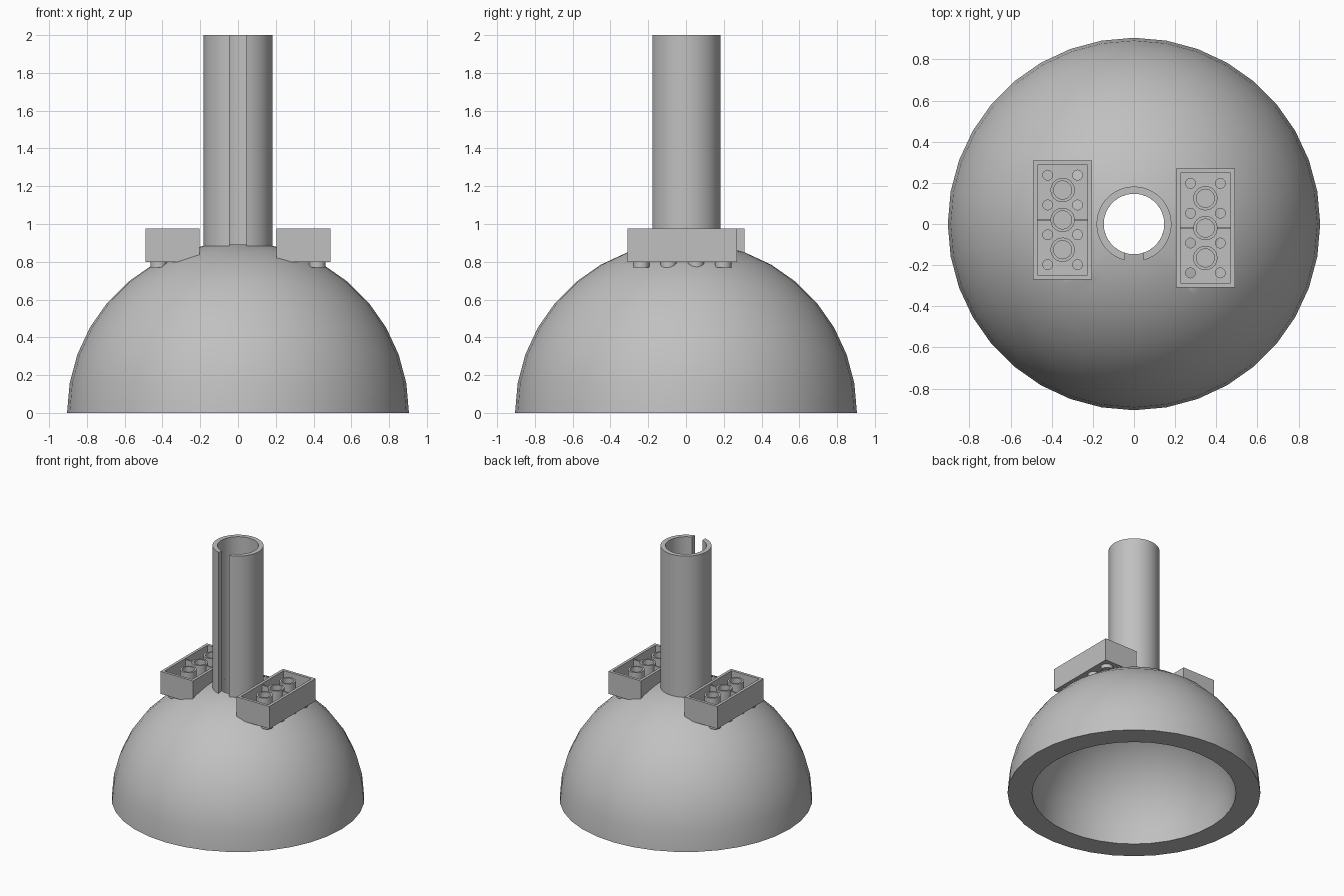
import bpy, bmesh, math
from mathutils import Matrix, Vector

cube = bpy.data.objects.get("Cube")
if cube:
    bpy.data.objects.remove(cube, do_unlink=True)

grey = bpy.data.materials.new("plain_grey")
grey.use_nodes = True
COLOR = (0.53, 0.53, 0.53, 1)
grey.diffuse_color = COLOR
grey.node_tree.nodes["Principled BSDF"].inputs["Base Color"].default_value = COLOR


def finish(name, bm):
    bmesh.ops.recalc_face_normals(bm, faces=bm.faces)
    mesh = bpy.data.meshes.new(name)
    bm.to_mesh(mesh)
    bm.free()
    mesh.materials.append(grey)
    obj = bpy.data.objects.new(name, mesh)
    bpy.context.collection.objects.link(obj)
    return obj


def activate(obj):
    bpy.ops.object.select_all(action='DESELECT')
    obj.select_set(True)
    bpy.context.view_layer.objects.active = obj


def smooth(obj):
    activate(obj)
    bpy.ops.object.shade_smooth_by_angle(angle=math.radians(30))


def cut(obj, cutter):
    mod = obj.modifiers.new("cut", 'BOOLEAN')
    mod.operation, mod.solver, mod.object = 'DIFFERENCE', 'EXACT', cutter
    activate(obj)
    bpy.ops.object.modifier_apply(modifier=mod.name)
    bpy.data.objects.remove(cutter, do_unlink=True)


def lathe(name, profile, steps, center=(0, 0)):
    """Spin a closed (radius, z) profile into a ring-shaped solid."""
    bm = bmesh.new()
    rings = []
    for i in range(steps):
        a = math.tau * i / steps
        rings.append([bm.verts.new((center[0] + r * math.cos(a),
                                    center[1] + r * math.sin(a), z)) for r, z in profile])
    n = len(profile)
    for i in range(steps):
        a, b = rings[i], rings[(i + 1) % steps]
        for j in range(n):
            k = (j + 1) % n
            bm.faces.new((a[j], b[j], b[k], a[k]))
    return finish(name, bm)


def add_box(bm, lo, hi):
    lo, hi = Vector(lo), Vector(hi)
    m = Matrix.Translation((lo + hi) / 2) @ Matrix.Diagonal((*(hi - lo), 1))
    bmesh.ops.create_cube(bm, size=1, matrix=m)


def add_cylinder(bm, x, y, z0, z1, r, steps=24):
    bmesh.ops.create_cone(bm, cap_ends=True, segments=steps, radius1=r, radius2=r,
                          depth=z1 - z0, matrix=Matrix.Translation((x, y, (z0 + z1) / 2)))


# Hollow dome with a round opening at the top
R, R_IN, HOLE, STEPS = 0.905, 0.73, 0.147, 36
arc = [math.radians(10 * i) for i in range(9)]
outer = [(R * math.cos(a), R * math.sin(a)) for a in arc]
inner = [(R_IN * math.cos(a), R_IN * math.sin(a)) for a in arc if R_IN * math.cos(a) > HOLE]
profile = outer + [(HOLE, 0.892), (HOLE, 0.715)] + inner[::-1]
dome = lathe("dome", profile, STEPS)

# Tall tube with a slit along its front
TUBE_R, SLIT = 0.182, 0.045


def arc_points(r, count=48):
    gap = math.asin(SLIT / r)
    return [(r * math.sin(t), -r * math.cos(t))
            for t in (gap + (math.tau - 2 * gap) * i / count for i in range(count + 1))]


bm = bmesh.new()
loops = [[[bm.verts.new((x, y, z)) for x, y in arc_points(r)] for z in (0.87, 2.0)]
         for r in (TUBE_R, HOLE)]
(ob, ot), (ib, it) = loops
for i in range(len(ob) - 1):
    for a, b in ((ob, ot), (ot, it), (it, ib), (ib, ob)):
        bm.faces.new((a[i], a[i + 1], b[i + 1], b[i]))
for i in (0, -1):
    bm.faces.new((ob[i], ot[i], it[i], ib[i]))
smooth(finish("slotted_tube", bm))

# Two upturned studded blocks, one on each side
HX, HY, PITCH, WALL = 0.143, 0.289, 0.145, 0.022
Z0, FLOOR, Z1 = 0.80, 0.82, 0.977
for side, s in (("left", 1), ("right", -1)):
    cx, cy = 0.347 * s, -0.02 * s
    grid = [(cx + PITCH * i, cy + PITCH * j)
            for i in (-0.5, 0.5) for j in (-1.5, -0.5, 0.5, 1.5)]

    # Room for the block in the dome
    bm = bmesh.new()
    add_box(bm, (cx - HX + 0.01, cy - HY + 0.01, Z0 + 0.01),
            (cx + HX - 0.01, cy + HY - 0.01, 1.1))
    cut(dome, finish("dome_cutter", bm))

    # Open shell with round recesses in its floor
    bm = bmesh.new()
    add_box(bm, (cx - HX, cy - HY, Z0), (cx + HX, cy + HY, Z1))
    shell = finish(side + "_block_shell", bm)
    bm = bmesh.new()
    add_box(bm, (cx - HX + WALL, cy - HY + WALL, FLOOR),
            (cx + HX - WALL, cy + HY - WALL, 1.1))
    cut(shell, finish("cavity_cutter", bm))
    bm = bmesh.new()
    for x, y in grid:
        add_cylinder(bm, x, y, Z0 - 0.02, FLOOR + 0.02, 0.024, 16)
    cut(shell, finish("recess_cutter", bm))
    smooth(shell)

    # Studs underneath
    bm = bmesh.new()
    for x, y in grid:
        add_cylinder(bm, x, y, Z0 - 0.03, Z0, 0.0435)
    smooth(finish(side + "_block_studs", bm))

    # Inner tubes and the thin rib across the middle
    for j, place in ((-1, "front"), (0, "middle"), (1, "back")):
        ring = [(0.059, FLOOR), (0.059, Z1), (0.044, Z1), (0.044, FLOOR)]
        smooth(lathe(f"{side}_block_{place}_tube", ring, 24, (cx, cy + PITCH * j)))
    bm = bmesh.new()
    for d in (-1, 1):
        xs = sorted((cx + d * 0.055, cx + d * (HX - WALL + 0.003)))
        add_box(bm, (xs[0], cy - 0.005, FLOOR), (xs[1], cy + 0.005, Z1 - 0.01))
    finish(side + "_block_rib", bm)

smooth(dome)
